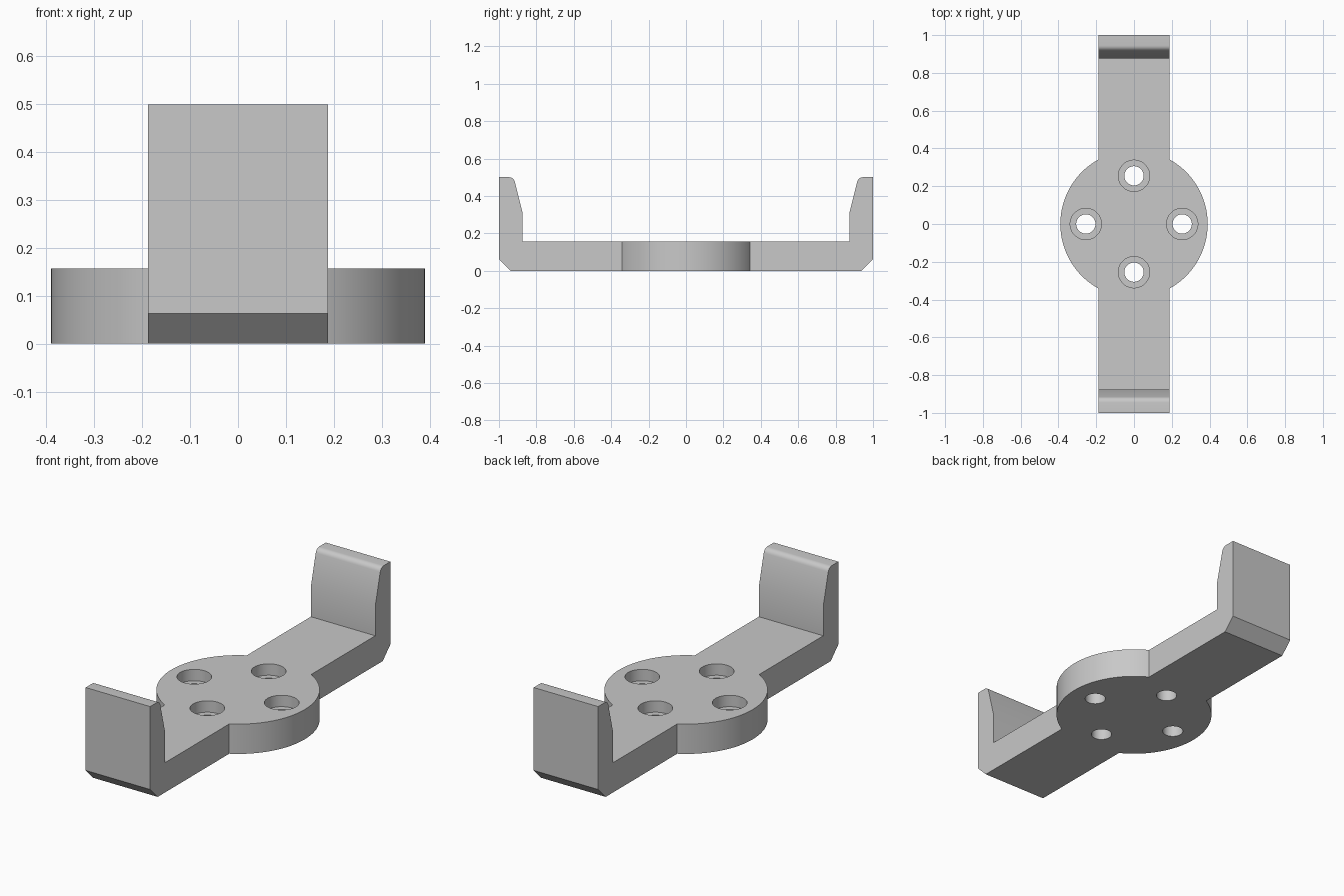
import bpy, bmesh, math
from mathutils import Vector

cube = bpy.data.objects.get("Cube")
if cube:
    bpy.data.objects.remove(cube, do_unlink=True)

THICK = 0.157
HALF_W = 0.188

grey = bpy.data.materials.new("plain grey")
grey.use_nodes = True
colour = (0.58, 0.58, 0.58, 1)
grey.diffuse_color = colour
grey.node_tree.nodes["Principled BSDF"].inputs["Base Color"].default_value = colour


def finish(bm, name):
    bmesh.ops.recalc_face_normals(bm, faces=bm.faces)
    mesh = bpy.data.meshes.new(name)
    bm.to_mesh(mesh)
    bm.free()
    mesh.materials.append(grey)
    ob = bpy.data.objects.new(name, mesh)
    bpy.context.collection.objects.link(ob)
    return ob


def prism(name, points, direction):
    """Extrude a closed outline along a direction."""
    bm = bmesh.new()
    face = bm.faces.new([bm.verts.new(p) for p in points])
    new = bmesh.ops.extrude_face_region(bm, geom=[face])["geom"]
    bmesh.ops.translate(bm, vec=direction,
                        verts=[v for v in new if isinstance(v, bmesh.types.BMVert)])
    return finish(bm, name)


def cylinder(name, radius, x, y, z0, z1, sides):
    ring = [(x + radius * math.cos(math.tau * i / sides),
             y + radius * math.sin(math.tau * i / sides), z0) for i in range(sides)]
    return prism(name, ring, Vector((0, 0, z1 - z0)))


def boolean(target, tool, operation):
    mod = target.modifiers.new(operation.lower(), 'BOOLEAN')
    mod.operation, mod.solver, mod.object = operation, 'EXACT', tool
    bpy.context.view_layer.objects.active = target
    bpy.ops.object.modifier_apply(modifier=mod.name)
    bpy.data.objects.remove(tool, do_unlink=True)


# Side profile of one half: chamfered foot, upright, rounded lip, tapered inner face
half = [(0.937, 0), (1, 0.063), (1, 0.5)]
lip, r = Vector((0.945, 0.47)), 0.03
for i in range(7):
    a = math.radians(90 + 76 * i / 6)
    half.append((lip.x + r * math.cos(a), lip.y + r * math.sin(a)))
half += [(0.875, 0.315), (0.875, THICK)]
profile = half + [(-y, z) for y, z in reversed(half)]

# Bar with upturned ends, joined to the round hub
bracket = prism("bracket", [(-HALF_W, y, z) for y, z in profile], Vector((2 * HALF_W, 0, 0)))
boolean(bracket, cylinder("hub", 0.39, 0, 0, 0, THICK, 96), 'UNION')

# Four counterbored screw holes
for x, y in ((0.255, 0), (-0.255, 0), (0, 0.255), (0, -0.255)):
    boolean(bracket, cylinder("screw_hole", 0.051, x, y, -0.1, 0.3, 48), 'DIFFERENCE')
    boolean(bracket, cylinder("counterbore", 0.083, x, y, THICK - 0.06, 0.3, 48), 'DIFFERENCE')

# Smooth the curved walls, keep the edges crisp
bpy.ops.object.select_all(action='DESELECT')
bracket.select_set(True)
bpy.context.view_layer.objects.active = bracket
bpy.ops.object.shade_smooth_by_angle(angle=math.radians(30))
